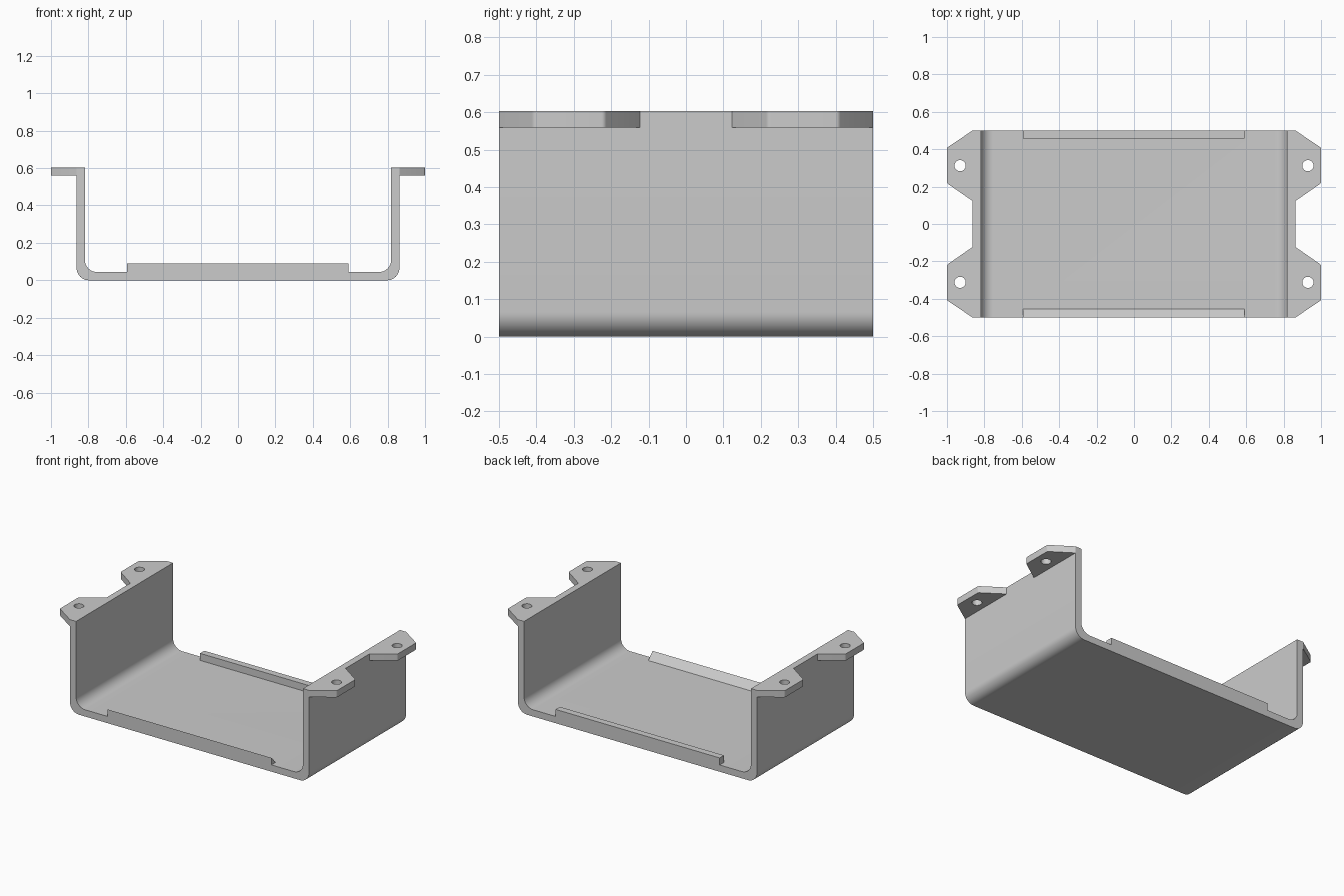
import bpy, bmesh, math
from mathutils import Vector

if "Cube" in bpy.data.objects:
    bpy.data.objects.remove(bpy.data.objects["Cube"])


def rounded(points, seg=8):
    # outline from (a, b, radius) corners, filleting those with a radius
    out = []
    n = len(points)
    for i, (a, b, r) in enumerate(points):
        p = Vector((a, b))
        if r == 0:
            out.append(p)
            continue
        d0 = (Vector(points[i - 1][:2]) - p).normalized()
        d1 = (Vector(points[(i + 1) % n][:2]) - p).normalized()
        half = d0.angle(d1) / 2
        c = p + (d0 + d1).normalized() * (r / math.sin(half))
        v0 = p + d0 * (r / math.tan(half)) - c
        v1 = p + d1 * (r / math.tan(half)) - c
        for k in range(seg + 1):
            t = k / seg
            out.append(c + (v0.lerp(v1, t)).normalized() * r)
    return out


def prism(name, outline, axis, lo, hi):
    # extrude a 2D outline along the given axis
    place = {'x': lambda p, h: (h, p[0], p[1]),
             'y': lambda p, h: (p[0], h, p[1]),
             'z': lambda p, h: (p[0], p[1], h)}[axis]
    bm = bmesh.new()
    a = [bm.verts.new(place(p, lo)) for p in outline]
    b = [bm.verts.new(place(p, hi)) for p in outline]
    bm.faces.new(a)
    bm.faces.new(b[::-1])
    n = len(outline)
    for i in range(n):
        bm.faces.new((a[i], b[i], b[(i + 1) % n], a[(i + 1) % n]))
    bmesh.ops.recalc_face_normals(bm, faces=bm.faces)
    me = bpy.data.meshes.new(name)
    bm.to_mesh(me)
    bm.free()
    ob = bpy.data.objects.new(name, me)
    bpy.context.collection.objects.link(ob)
    return ob


def combine(target, other, operation):
    bpy.context.view_layer.objects.active = target
    m = target.modifiers.new(operation.lower(), 'BOOLEAN')
    m.operation, m.object, m.solver = operation, other, 'EXACT'
    other.hide_render = True
    bpy.ops.object.modifier_apply(modifier=m.name)
    bpy.data.objects.remove(other)


# U-shaped channel with rounded bends
R = 0.065
bracket = prism("mounting_bracket", rounded([
    (-0.863, 0.603, 0), (-0.863, 0, R), (0.863, 0, R), (0.863, 0.603, 0),
    (0.819, 0.603, 0), (0.819, 0.044, R), (-0.819, 0.044, R), (-0.819, 0.603, 0)]),
    'y', -0.5, 0.5)

# four mounting tabs with screw holes
for sx in (-1, 1):
    for sy in (-1, 1):
        tab = [(0.84, 0.5, 0), (0.863, 0.5, 0), (1, 0.408, 0.015),
               (1, 0.218, 0.015), (0.863, 0.123, 0), (0.84, 0.123, 0)]
        combine(bracket, prism("mounting_tab", rounded(
            [(x * sx, y * sy, r) for x, y, r in tab], 4), 'z', 0.559, 0.603), 'UNION')
        hole = [(0.93 * sx + 0.03 * math.cos(k * math.pi / 16),
                 0.312 * sy + 0.03 * math.sin(k * math.pi / 16)) for k in range(32)]
        combine(bracket, prism("screw_hole_cutter", hole, 'z', 0.5, 0.7), 'DIFFERENCE')

# retaining lips: square at the back, wedge at the front
combine(bracket, prism("back_lip", [(0.456, 0.02), (0.5, 0.02), (0.5, 0.09), (0.456, 0.09)],
                       'x', -0.593, 0.591), 'UNION')
combine(bracket, prism("front_lip", [(-0.5, 0.02), (-0.455, 0.02), (-0.455, 0.044), (-0.5, 0.09)],
                       'x', -0.593, 0.591), 'UNION')

bpy.ops.object.select_all(action='DESELECT')
bracket.select_set(True)
bpy.context.view_layer.objects.active = bracket
bpy.ops.object.shade_smooth_by_angle(angle=math.radians(28))
